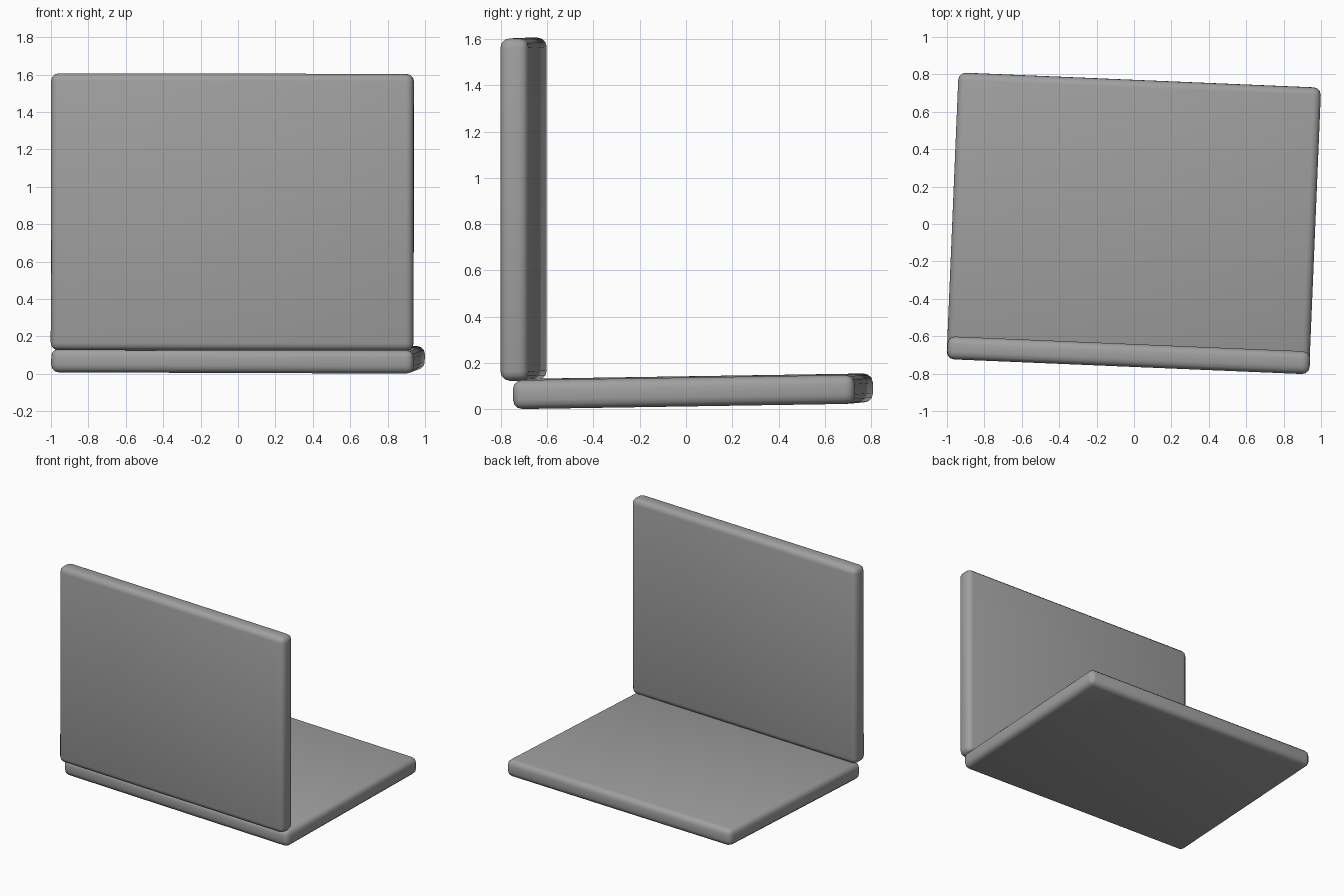
import bpy
from math import radians

if "Cube" in bpy.data.objects:
    bpy.data.objects.remove(bpy.data.objects["Cube"], do_unlink=True)

# Single grey finish
GREY = (0.35, 0.35, 0.35, 1.0)
grey = bpy.data.materials.new("plain grey")
grey.use_nodes = True
grey.diffuse_color = GREY
grey.node_tree.nodes["Principled BSDF"].inputs["Base Color"].default_value = GREY


def rounded_slab(name, size, centre, tilt):
    """A box with softly rounded edges, tilted by degrees about x, y and z."""
    bpy.ops.mesh.primitive_cube_add(size=1, location=centre)
    slab = bpy.context.object
    slab.name = name
    slab.scale = size
    bpy.ops.object.transform_apply(location=False, rotation=False, scale=True)
    slab.rotation_euler = [radians(a) for a in tilt]
    bevel = slab.modifiers.new("rounded edges", "BEVEL")
    bevel.width = 0.04
    bevel.segments = 3
    bpy.ops.object.modifier_apply(modifier=bevel.name)
    slab.data.materials.append(grey)
    bpy.ops.object.shade_smooth_by_angle(angle=radians(35))
    return slab


YAW = -2.4

# Flat slab lying on the ground, raised slightly at the rear
rounded_slab("base_slab", (1.94, 1.48, 0.125), (0, 0.03, 0.078), (0.9, 0.2, YAW))

# Upright slab standing on the front edge of the base
rounded_slab("upright_panel", (1.94, 0.122, 1.48), (-0.03, -0.702, 0.865), (0, 0.1, YAW))
